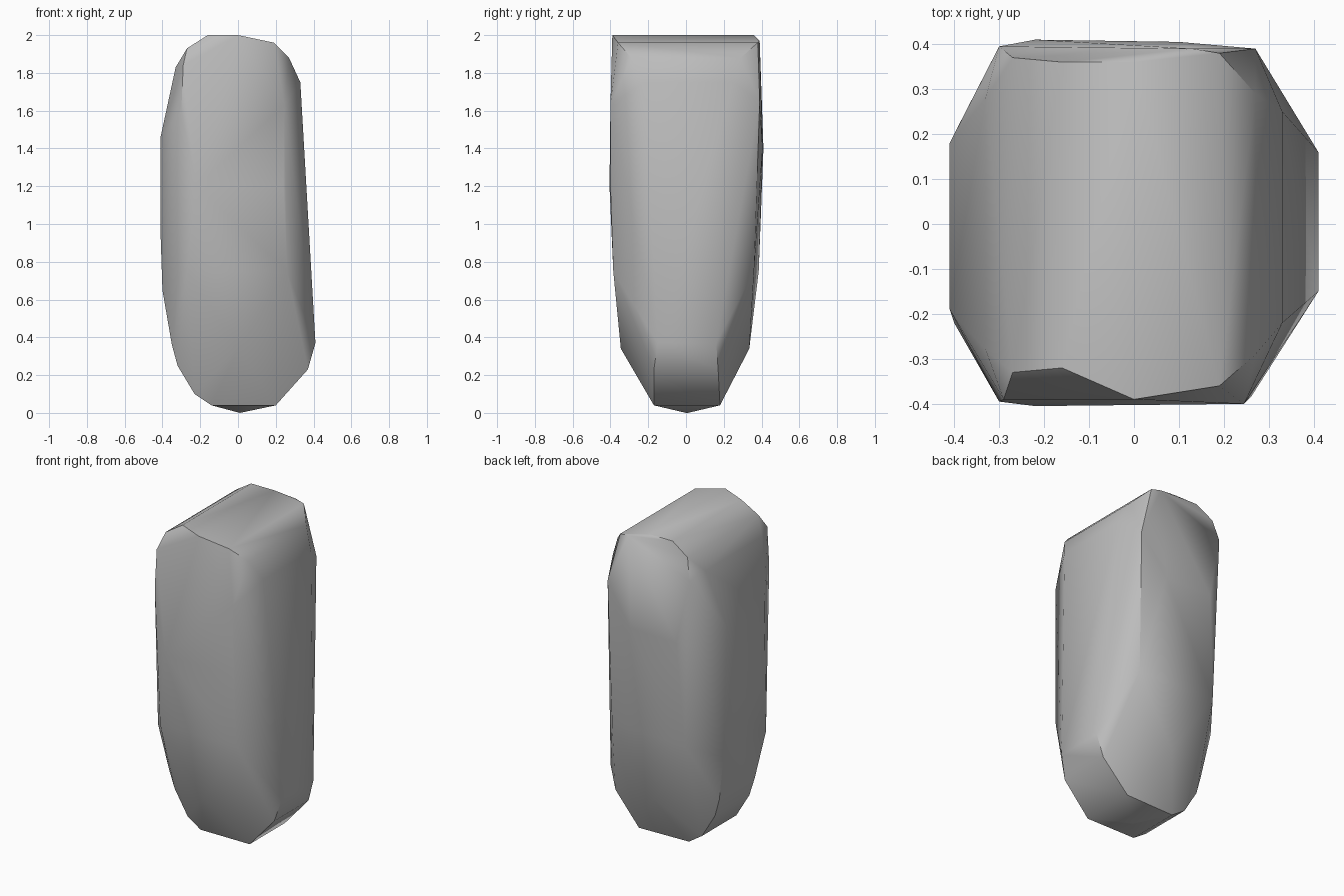
import bpy
import bmesh
import math

default_cube = bpy.data.objects.get("Cube")
if default_cube:
    bpy.data.objects.remove(default_cube, do_unlink=True)

# Rim of the boulder: x, z, depth toward the front, depth toward the back
rim = [
    (-.16, 2, .32, .36), (0, 2, .39, .36), (.19, 1.96, .36, .38),
    (.27, 1.88, .29, .29), (.33, 1.75, .22, .25), (.41, .37, .15, .16),
    (.37, .23, .17, .17), (.2, .04, .17, .18), (.01, 0, 0, .01),
    (-.14, .04, .17, .17), (-.23, .1, .17, .17), (-.32, .25, .17, .17),
    (-.35, .36, .18, .17), (-.4, .65, .22, .2), (-.41, .95, .19, .18),
    (-.41, 1.46, .19, .18), (-.33, 1.83, .28, .28), (-.27, 1.93, .33, .37),
]

# Outline of the two broad faces: x, z, depth
front_face = [
    (-.29, 1.84, .39), (-.3, 1.6, .395), (-.22, 1.2, .405), (-.27, .75, .385),
    (0, .34, .345), (.26, .75, .385), (.24, 1.2, .4), (.245, 1.63, .4),
]
back_face = [
    (-.3, 1.8, .395), (-.22, 1.4, .41), (-.26, .75, .385), (0, .34, .335),
    (.26, .75, .36), (.1, 1.4, .405), (.27, 1.65, .39), (.13, 1.97, .39),
]


def make_stone_material():
    color = (.5, .5, .5, 1)
    material = bpy.data.materials.new("stone grey")
    material.use_nodes = True
    material.diffuse_color = color
    shader = material.node_tree.nodes["Principled BSDF"]
    shader.inputs["Base Color"].default_value = color
    shader.inputs["Roughness"].default_value = .9
    return material


def make_hull(name, points, material):
    """Wrap a closed faceted skin around the given points."""
    mesh = bpy.data.meshes.new(name)
    bm = bmesh.new()
    for point in points:
        bm.verts.new(point)
    result = bmesh.ops.convex_hull(bm, input=bm.verts)
    unused = {item for key in ("geom_interior", "geom_unused")
              for item in result[key] if isinstance(item, bmesh.types.BMVert)}
    bmesh.ops.delete(bm, geom=list(unused), context="VERTS")
    bmesh.ops.remove_doubles(bm, verts=bm.verts, dist=.001)
    bmesh.ops.recalc_face_normals(bm, faces=bm.faces)
    bm.to_mesh(mesh)
    bm.free()
    mesh.materials.append(material)
    obj = bpy.data.objects.new(name, mesh)
    bpy.context.collection.objects.link(obj)
    return obj


# Tall boulder
points = []
for x, z, front, back in rim:
    points += [(x, -front, z), (x, back, z)]
points += [(x, -depth, z) for x, z, depth in front_face]
points += [(x, depth, z) for x, z, depth in back_face]
boulder = make_hull("tall_boulder", points, make_stone_material())

# Soft shading with the strongest ridges kept crisp
bpy.ops.object.select_all(action="DESELECT")
boulder.select_set(True)
bpy.context.view_layer.objects.active = boulder
bpy.ops.object.shade_smooth_by_angle(angle=math.radians(40))
